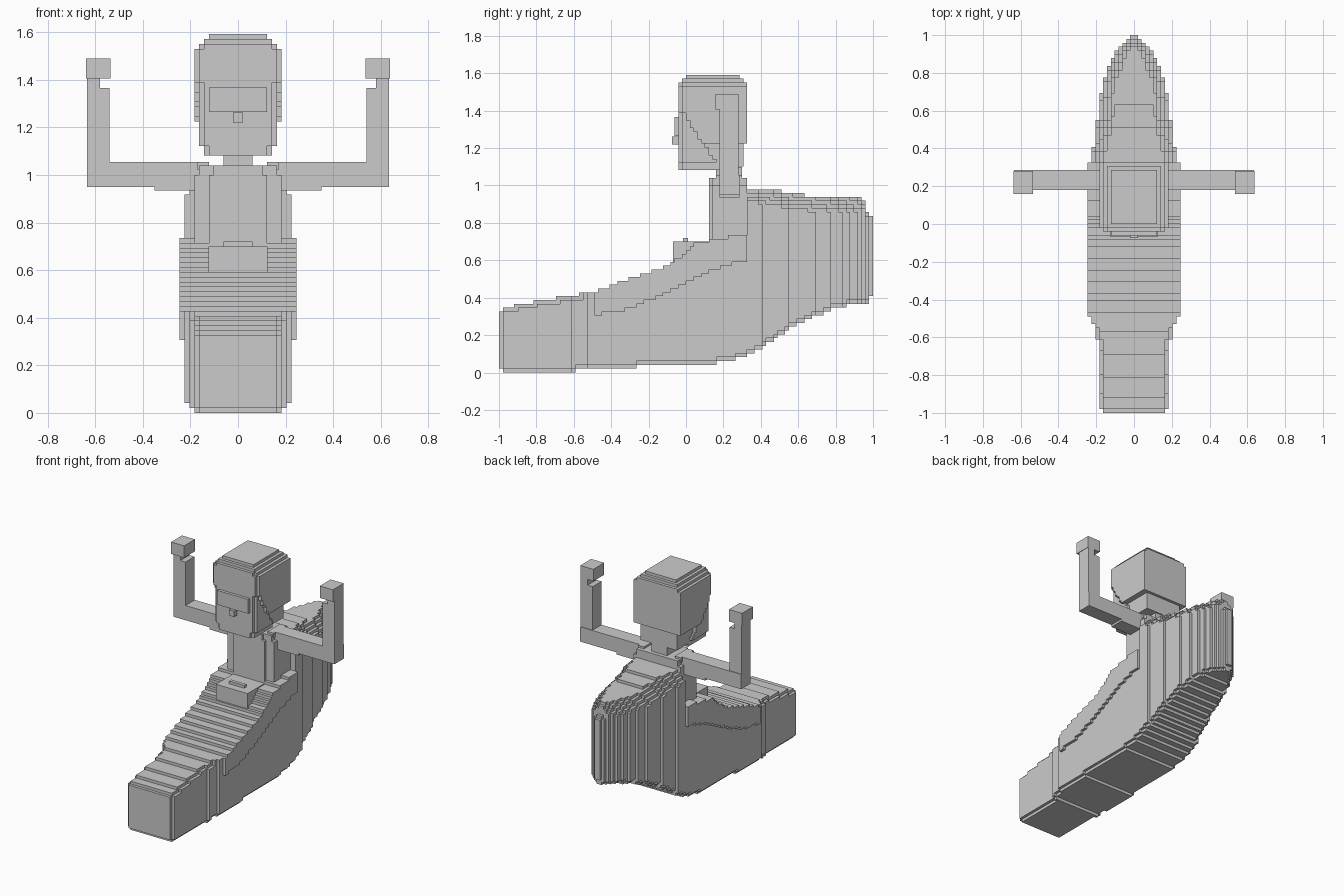
import bpy, bmesh, math

if "Cube" in bpy.data.objects:
    bpy.data.objects.remove(bpy.data.objects["Cube"])

V = 2 / 98  # voxel edge


def curve(points, t):
    """Piecewise linear lookup."""
    if t <= points[0][0]:
        return points[0][1]
    for (a, p), (b, q) in zip(points, points[1:]):
        if t <= b:
            return p + (q - p) * (t - a) / (b - a)
    return points[-1][1]


def voxel_part(name, lo, hi, inside):
    """Outer skin of all voxels whose centre passes the inside test."""
    rng = [range(math.floor(a / V + .01), math.ceil(b / V - .01)) for a, b in zip(lo, hi)]
    cells = {(i, j, k) for i in rng[0] for j in rng[1] for k in rng[2]
             if inside(abs((i + .5) * V), (j + .5) * V, (k + .5) * V)}
    bm = bmesh.new()
    verts = {}

    def vert(c):
        if c not in verts:
            verts[c] = bm.verts.new([q * V for q in c])
        return verts[c]

    for c in cells:
        for ax in range(3):
            for s in (0, 1):
                n = list(c)
                n[ax] += 2 * s - 1
                if tuple(n) in cells:
                    continue
                ring = []
                for du, dv in ((0, 0), (1, 0), (1, 1), (0, 1)):
                    p = list(c)
                    p[ax] += s
                    p[(ax + 1) % 3] += du
                    p[(ax + 2) % 3] += dv
                    ring.append(vert(tuple(p)))
                bm.faces.new(ring if s else ring[::-1])
    bmesh.ops.dissolve_limit(bm, angle_limit=.01, verts=bm.verts[:], edges=bm.edges[:])
    bmesh.ops.triangulate(bm, faces=[f for f in bm.faces if len(f.verts) > 4])
    me = bpy.data.meshes.new(name)
    bm.to_mesh(me)
    bm.free()
    ob = bpy.data.objects.new(name, me)
    bpy.context.collection.objects.link(ob)
    return ob


def box(name, lo, hi):
    bpy.ops.mesh.primitive_cube_add(size=1, location=[(a + b) / 2 for a, b in zip(lo, hi)])
    ob = bpy.context.object
    ob.name = name
    ob.scale = [b - a for a, b in zip(lo, hi)]
    return ob


# Boat with the lap cover: side profile, plan width and cover seam
TOP = [(-1, .34), (-.8, .38), (-.5, .43), (-.3, .50), (-.1, .57), (0, .64), (.07, .70),
       (.2, .71), (.22, .73), (.318, .73), (.32, .99), (.47, .985), (.56, .95), (.95, .945), (.965, .91)]
BOTTOM = [(-1, 0), (-.6, 0), (-.58, .02), (-.27, .025), (-.25, .04), (.14, .045), (.3, .08),
          (.38, .12), (.5, .20), (.6, .26), (.8, .35), (1, .38)]
HALF = [(-1, .165), (-.98, .165), (-.97, .184), (-.62, .184), (-.6, .204), (-.55, .205), (-.53, .225),
        (.39, .225), (.41, .205), (.5, .2), (.65, .184), (.76, .16), (.84, .13), (.92, .095),
        (.97, .045), (1, .015)]
SEAM = [(-.5, .31), (-.3, .34), (-.1, .43), (.1, .53), (.3, .60)]


def boat(x, y, z):
    top, bottom, half = curve(TOP, y), curve(BOTTOM, y), curve(HALF, y)
    if not bottom < z < top:
        return False
    if -.49 < y < .33 and z > curve(SEAM, y) and z < .73:
        half = .245
    elif y > .32:
        half -= max(0, z - (top - .09)) * .9
    elif y < -.55 and z > top - .025:
        half -= V
    if z < bottom + .02:
        half -= V
    if y < -.98 and not .02 < z < .33:
        return False
    return x < half


voxel_part("boat", (-.26, -1, 0), (.26, 1, 1.02), boat)
box("cockpit_front", (-.125, -.07, .54), (.125, .13, .70))
box("cockpit_ridge", (-.06, -.015, .69), (.06, .01, .72))


# Torso with chamfered upright edges
def torso(x, y, z):
    half = .125 if y < .14 else .184
    if z > 1.0:
        half -= V
    return x < half


voxel_part("torso", (-.2, 6 * V, .65), (.2, .32, 51 * V), torso)
box("neck", (-.061, .16, 1.02), (.061, .30, 1.10))


# Head: face block inside a wider hair cap, stepped at the crown
def head(x, y, z):
    crown = max(0, z - 1.53)
    back = .335 if z > 1.23 else .312
    seam = curve([(1.08, .19), (1.2, .11), (1.28, .05), (1.38, -.01), (1.39, -.045)], z)
    corner = max(0, -.0 - y) * .7 + max(0, y - .31) * .8
    if y > seam:
        half = .184 if z > 1.22 else .15
        if z < 1.10:
            return False
        return x < half - crown - corner and -.042 + crown * .7 < y < back - crown
    half = .163 if z > 1.12 else .142
    front = -.06 if 1.26 < z < 1.36 and x < .14 else -.038
    return x < half - corner and front < y and z < 1.4


voxel_part("head", (-.2, -.08, 53 * V), (.2, .36, 78 * V), head)
box("nose", (-.02, -.075, 1.22), (.02, -.03, 1.262))

# Raised arms and shoulders, mirrored left and right
for side, s in (("left", 1), ("right", -1)):
    def limb(name, x0, x1, lo, hi):
        a, b = sorted((s * x0, s * x1))
        box(side + "_" + name, (a, lo[0], lo[1]), (b, hi[0], hi[1]))

    limb("shoulder", .122, .17, (.16, 1.02), (.30, 1.055))
    limb("upper_arm", .16, .35, (.18, .935), (.285, 1.055))
    limb("elbow", .35, .635, (.18, .95), (.285, 1.055))
    limb("forearm", .54, .635, (.18, 1.05), (.28, 1.365))
    limb("wrist", .58, .635, (.18, 1.36), (.28, 1.41))
    limb("hand", .535, .638, (.158, 1.405), (.28, 1.49))
